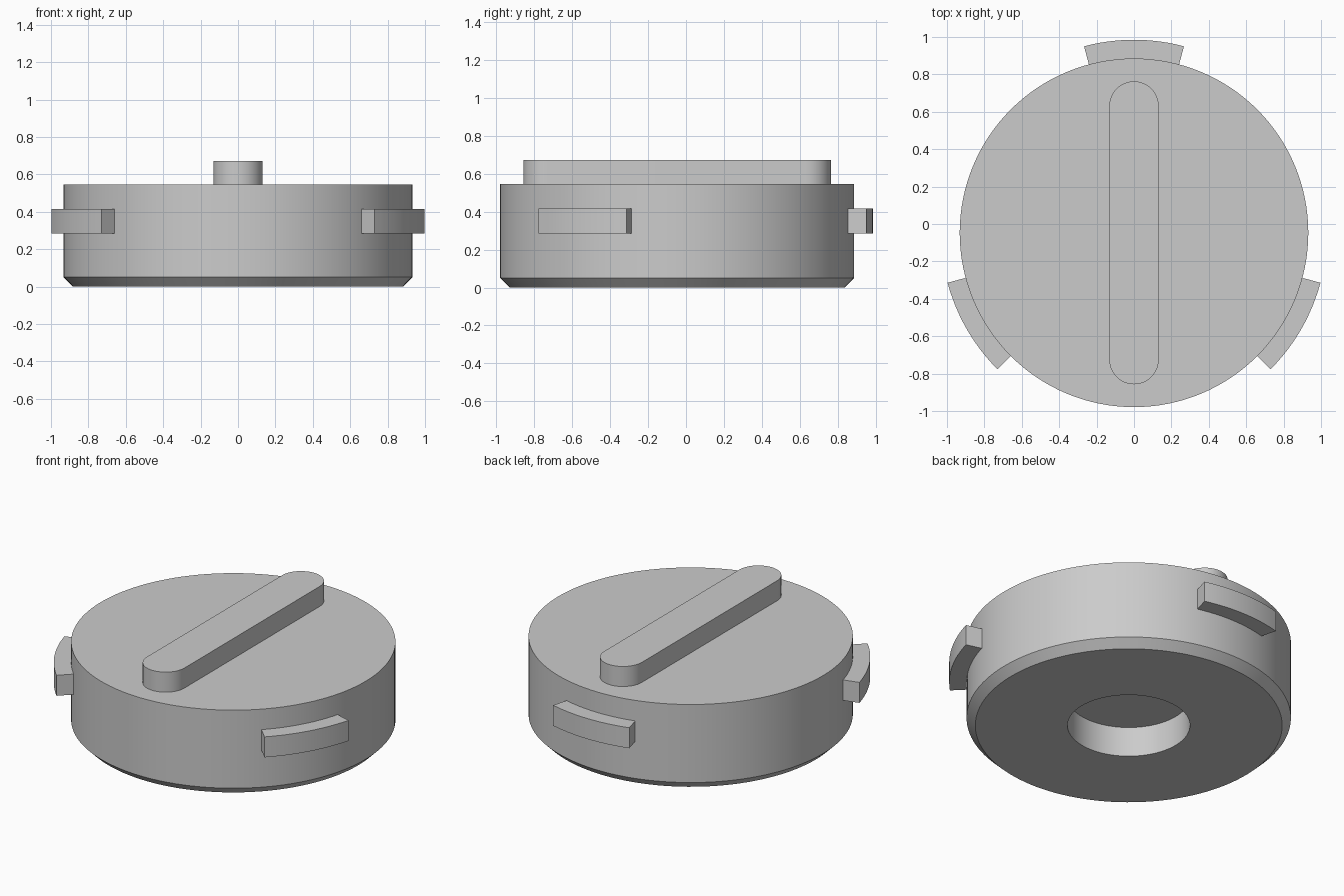
import bpy, bmesh
from math import pi, sin, cos, radians

if "Cube" in bpy.data.objects:
    bpy.data.objects.remove(bpy.data.objects["Cube"])

CENTRE_Y = -0.047
RADIUS = 0.932
TOP = 0.545

grey = bpy.data.materials.new("plain grey")
grey.use_nodes = True
colour = (0.6, 0.6, 0.6, 1)
grey.diffuse_color = colour
grey.node_tree.nodes["Principled BSDF"].inputs["Base Color"].default_value = colour


def finish(name, bm):
    bmesh.ops.remove_doubles(bm, verts=bm.verts, dist=1e-5)
    bmesh.ops.recalc_face_normals(bm, faces=bm.faces)
    mesh = bpy.data.meshes.new(name)
    bm.to_mesh(mesh)
    bm.free()
    mesh.materials.append(grey)
    obj = bpy.data.objects.new(name, mesh)
    obj.location.y = CENTRE_Y
    bpy.context.collection.objects.link(obj)
    bpy.ops.object.select_all(action="DESELECT")
    obj.select_set(True)
    bpy.context.view_layer.objects.active = obj
    bpy.ops.object.shade_smooth_by_angle(angle=radians(30))
    return obj


def lathe(name, profile, steps=128):
    bm = bmesh.new()
    verts = [bm.verts.new((r, 0, z)) for r, z in profile]
    edges = [bm.edges.new(pair) for pair in zip(verts, verts[1:])]
    bmesh.ops.spin(bm, geom=verts + edges, cent=(0, 0, 0), axis=(0, 0, 1),
                   angle=2 * pi, steps=steps, use_merge=True)
    return finish(name, bm)


def prism(name, outline, bottom, top):
    bm = bmesh.new()
    face = bm.faces.new([bm.verts.new((x, y, bottom)) for x, y in outline])
    new = bmesh.ops.extrude_face_region(bm, geom=[face], use_keep_orig=True)["geom"]
    for v in new:
        if isinstance(v, bmesh.types.BMVert):
            v.co.z = top
    return finish(name, bm)


def arc(radius, start, end, steps, cy=0):
    angles = [radians(start + (end - start) * i / steps) for i in range(steps + 1)]
    return [(radius * cos(a), cy + radius * sin(a)) for a in angles]


# Round body with a chamfered lower rim and a blind hole underneath
lathe("cap_body", [(0, 0.19), (0.352, 0.19), (0.352, 0), (0.882, 0),
                   (RADIUS, 0.05), (RADIUS, TOP), (0, TOP)])

# Grip bar with rounded ends
half_width, half_length = 0.132, 0.81
end = half_length - half_width
prism("grip_bar", arc(half_width, 0, 180, 24, end) + arc(half_width, 180, 360, 24, -end),
      TOP - 0.01, 0.672)

# Three locking tabs around the side
for name, angle in (("back", 90), ("right", 210), ("left", 330)):
    outline = arc(1.032, angle - 15, angle + 15, 12) + arc(0.91, angle + 15, angle - 15, 12)
    prism(name + "_locking_tab", outline, 0.285, 0.415)
